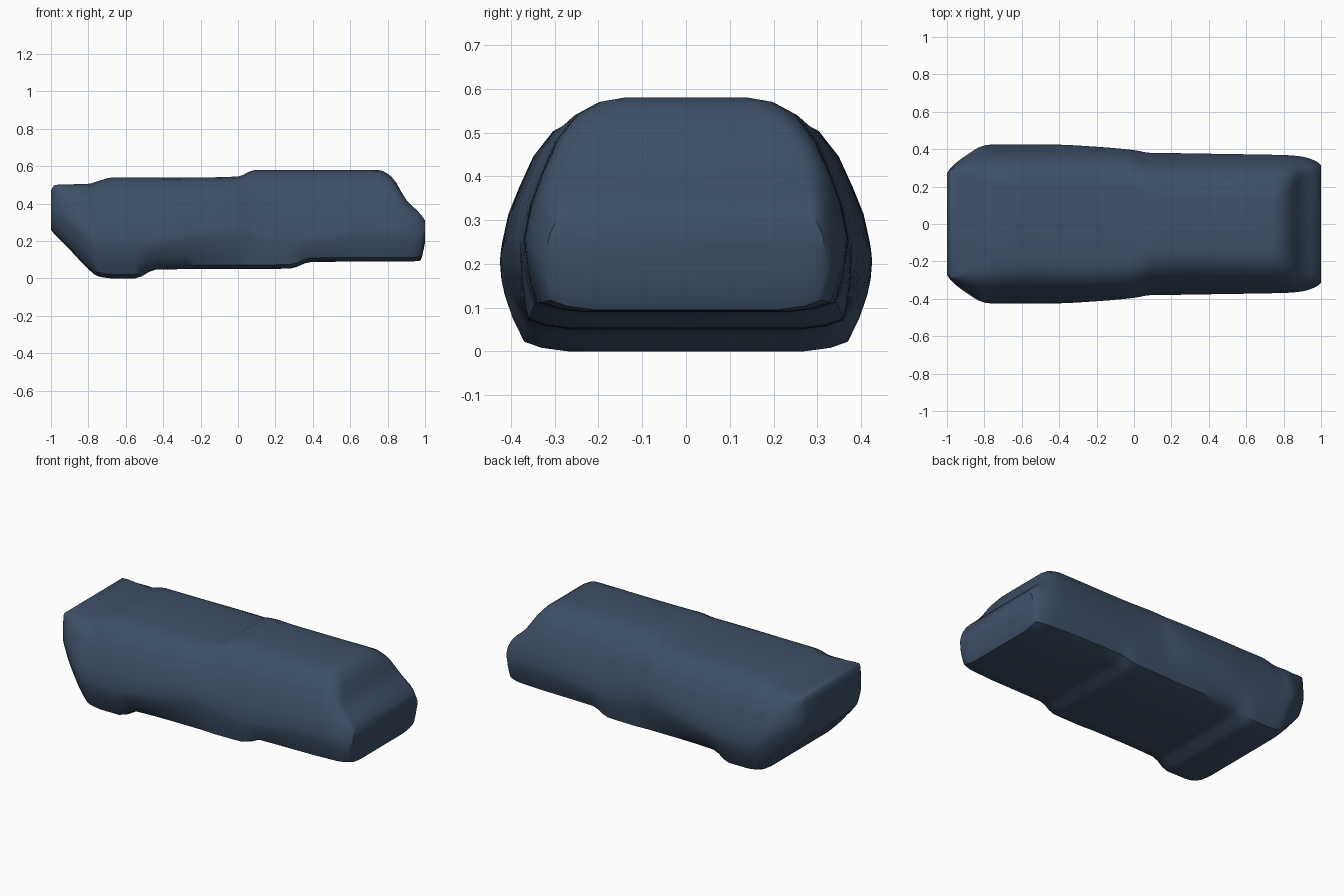
import bpy, bmesh

if "Cube" in bpy.data.objects:
    bpy.data.objects.remove(bpy.data.objects["Cube"])

# Hull stations: x, bottom z, top z, lower half width, widest z, widest half width, top half width
STATIONS = [
    (-1.00, 0.26, 0.47, 0.23, 0.36, 0.27, 0.26),
    (-0.98, 0.235, 0.50, 0.26, 0.36, 0.30, 0.28),
    (-0.90, 0.155, 0.503, 0.32, 0.32, 0.365, 0.25),
    (-0.80, 0.05, 0.506, 0.36, 0.25, 0.42, 0.22),
    (-0.75, 0.012, 0.52, 0.37, 0.21, 0.425, 0.20),
    (-0.67, 0.00, 0.54, 0.37, 0.20, 0.425, 0.20),
    (-0.55, 0.00, 0.54, 0.37, 0.20, 0.425, 0.20),
    (-0.44, 0.047, 0.54, 0.36, 0.21, 0.425, 0.20),
    (-0.20, 0.05, 0.54, 0.355, 0.25, 0.413, 0.20),
    (0.00, 0.05, 0.545, 0.355, 0.27, 0.395, 0.19),
    (0.09, 0.05, 0.58, 0.36, 0.25, 0.38, 0.14),
    (0.28, 0.053, 0.58, 0.36, 0.21, 0.378, 0.14),
    (0.39, 0.088, 0.58, 0.345, 0.22, 0.376, 0.14),
    (0.75, 0.09, 0.58, 0.34, 0.26, 0.37, 0.14),
    (0.82, 0.09, 0.545, 0.335, 0.26, 0.368, 0.17),
    (0.90, 0.09, 0.42, 0.33, 0.25, 0.36, 0.25),
    (0.975, 0.095, 0.345, 0.31, 0.22, 0.335, 0.28),
    (1.00, 0.19, 0.31, 0.29, 0.25, 0.315, 0.27),
]

# Upper flank curve: height fraction, inset fraction
FLANK = [(0.25, 0.07), (0.5, 0.2), (0.7, 0.33), (0.88, 0.53), (0.97, 0.76), (1, 1)]


def section(s):
    """Closed cross-section running from lower right around to lower left."""
    x, zb, zt, bw, zw, w, tw = s
    right = [(bw - 0.10, zb), (bw - 0.04, zb + 0.008), (bw, zb + 0.022)]
    for t in (0.3, 0.6, 0.8, 1.0):
        right.append((bw + (w - bw) * (1 - (1 - t) ** 1.8),
                      zb + 0.022 + (zw - zb - 0.022) * t))
    right += [(w - (w - tw) * g, zw + (zt - zw) * u) for u, g in FLANK]
    return [(x, y, z) for y, z in right] + [(x, -y, z) for y, z in reversed(right)]


def resample(stations, steps=3):
    """Monotone smooth steps between neighbouring stations."""
    def slope(i):
        if i in (0, len(stations) - 1):
            return None
        a, b, c = stations[i - 1:i + 2]
        out = []
        for k in range(1, 7):
            p = (b[k] - a[k]) / (b[0] - a[0])
            q = (c[k] - b[k]) / (c[0] - b[0])
            out.append(2 * p * q / (p + q) if p * q > 0 else 0.0)
        return out

    result = []
    for i in range(len(stations) - 1):
        a, b = stations[i], stations[i + 1]
        h = b[0] - a[0]
        chord = [(b[k] - a[k]) / h for k in range(1, 7)]
        ma, mb = slope(i) or chord, slope(i + 1) or chord
        for j in range(steps):
            t = j / steps
            row = [a[0] + h * t]
            for k in range(6):
                row.append(a[k + 1] * (2 * t**3 - 3 * t**2 + 1)
                           + b[k + 1] * (3 * t**2 - 2 * t**3)
                           + h * ma[k] * (t**3 - 2 * t**2 + t)
                           + h * mb[k] * (t**3 - t**2))
            result.append(row)
    return result + [stations[-1]]


# Slate blue body skinned through the sections
bm = bmesh.new()
rings = [[bm.verts.new(p) for p in section(s)] for s in resample(STATIONS)]
for a, b in zip(rings, rings[1:]):
    n = len(a)
    for i in range(n):
        bm.faces.new((a[i], a[(i + 1) % n], b[(i + 1) % n], b[i]))
bm.faces.new(rings[0])
bm.faces.new(rings[-1])
bmesh.ops.recalc_face_normals(bm, faces=bm.faces[:])
mesh = bpy.data.meshes.new("body")
bm.to_mesh(mesh)
bm.free()

slate = bpy.data.materials.new("slate blue")
slate.diffuse_color = (0.048, 0.08, 0.135, 1)
slate.use_nodes = True
slate.node_tree.nodes["Principled BSDF"].inputs["Base Color"].default_value = slate.diffuse_color
mesh.materials.append(slate)
body = bpy.data.objects.new("body", mesh)
bpy.context.collection.objects.link(body)

# Smooth skin with crisp end edges
bpy.context.view_layer.objects.active = body
body.select_set(True)
bpy.ops.object.shade_smooth_by_angle(angle=0.7)
